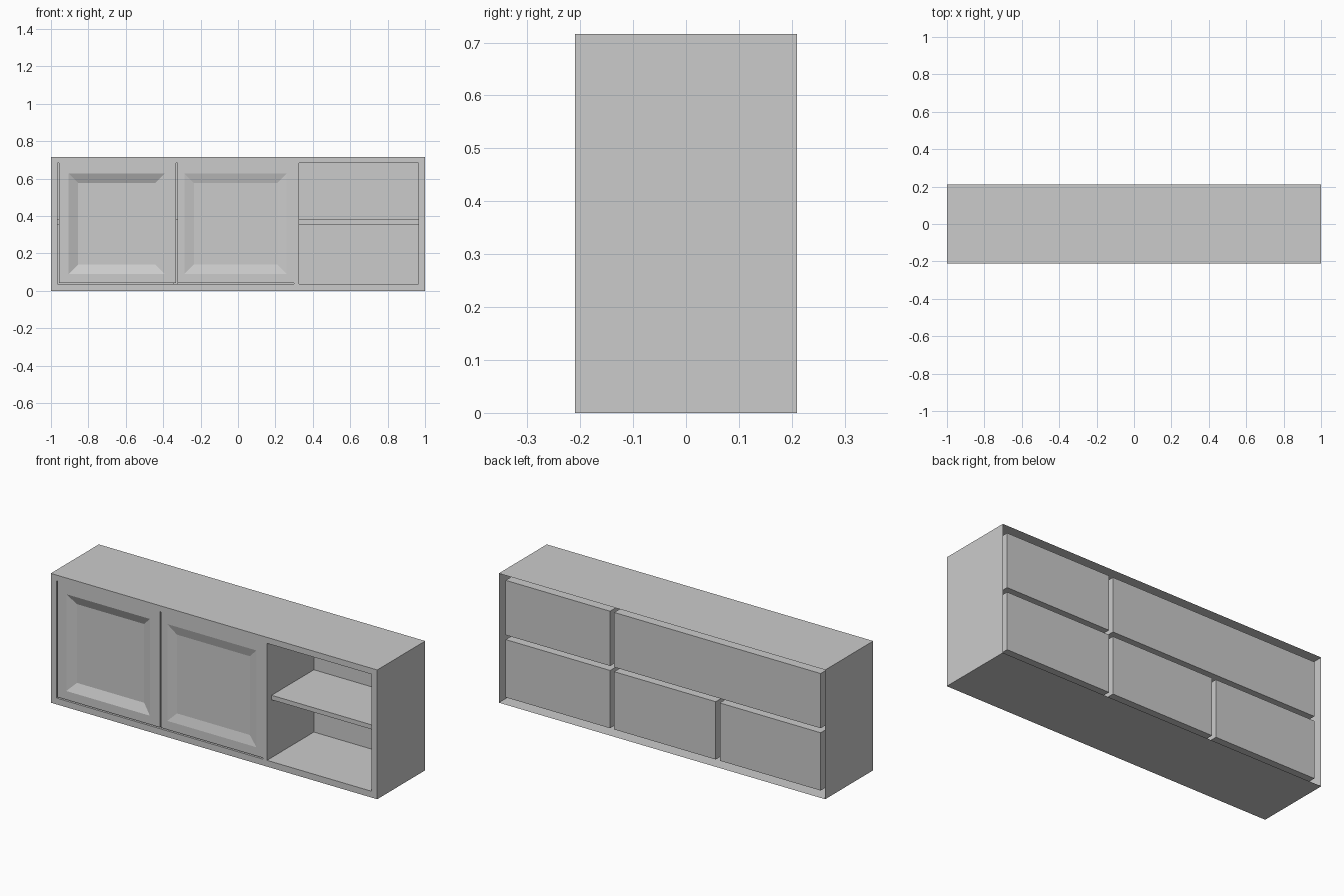
import bpy, bmesh

if "Cube" in bpy.data.objects:
    bpy.data.objects.remove(bpy.data.objects["Cube"])

W, D, H = 1.0, 0.21, 0.716          # half width, half depth, height
YS, YB = -0.17, 0.20                # shelf front and back panel planes
Z0, Z1 = 0.035, 0.683               # opening bottom / top
S0, S1 = 0.355, 0.38                # shelf bottom / top
XL, XD0, XD1, XR = -0.965, 0.30, 0.325, 0.965


def finish(name, bm):
    mesh = bpy.data.meshes.new(name)
    bm.to_mesh(mesh)
    bm.free()
    obj = bpy.data.objects.new(name, mesh)
    bpy.context.collection.objects.link(obj)
    return obj


def loft(name, rings, cap_start=False, cap_end=False, flip=False):
    """Join rectangles (x0, x1, z0, z1, y) one after another."""
    bm = bmesh.new()
    loops = []
    for x0, x1, z0, z1, y in rings:
        loops.append([bm.verts.new((x, y, z)) for x, z in
                      ((x0, z0), (x1, z0), (x1, z1), (x0, z1))])
    for a, b in zip(loops, loops[1:]):
        for i in range(4):
            j = (i + 1) % 4
            bm.faces.new((a[i], b[i], b[j], a[j]))
    if cap_start:
        bm.faces.new(loops[0][::-1])
    if cap_end:
        bm.faces.new(loops[-1])
    if flip:
        bmesh.ops.reverse_faces(bm, faces=bm.faces[:])
    return finish(name, bm)


def front_panels(name, y, rects):
    """Flat rectangles facing the front."""
    bm = bmesh.new()
    for x0, x1, z0, z1 in rects:
        bm.faces.new([bm.verts.new((x, y, z)) for x, z in
                      ((x0, z0), (x1, z0), (x1, z1), (x0, z1))])
    return finish(name, bm)


# Thin outer shell, open at the back
loft("outer_shell", [(-W, W, 0, H, -D), (-W, W, 0, H, D)], flip=True)

# Front frame around the two openings
front_panels("front_frame", -D, [
    (-W, XL, 0, H), (XR, W, 0, H), (XL, XR, 0, Z0), (XL, XR, Z1, H),
    (XD0, XD1, Z0, Z1)])

# Frame edges running in to the compartments
for side, x0, x1 in (("left", XL, XD0), ("right", XD1, XR)):
    loft(side + "_opening_edge", [(x0, x1, Z0, Z1, -D), (x0, x1, Z0, Z1, YS)])

# Compartments: front-open boxes separated by narrow slits
compartments = {
    "right_upper": (XD1, XR, S1, Z1), "right_lower": (XD1, XR, Z0, S0),
    "left_upper": (XL, XD0, S1, Z1),
    "left_lower": (XL, -0.347, Z0, S0), "middle_lower": (-0.322, XD0, Z0, S0)}
for key, r in compartments.items():
    loft(key + "_compartment", [(*r, YS), (*r, YB)], cap_end=True)

# Front edges of the shelf and inner divider
front_panels("shelf_front_edge", YS, [
    (XL, XD0, S0, S1), (XD1, XR, S0, S1), (-0.347, -0.322, Z0, S0)])

# Doors with a bevelled recess
B = 0.05
for key, x0, x1, r0, r1, depth in (
        ("left", -0.958, -0.331, -0.905, -0.393, 0.022),
        ("middle", -0.324, XD0, -0.286, 0.26, 0.013)):
    loft(key + "_door", [
        (x0, x1, 0.042, Z1, YS - 0.005), (x0, x1, 0.042, Z1, -D),
        (r0, r1, 0.09, 0.626, -D),
        (r0 + B, r1 - B, 0.09 + B, 0.626 - B, -D + depth)],
        cap_start=True, cap_end=True, flip=False)
    bm = bmesh.new()
    mesh = bpy.data.objects[key + "_door"].data
    bm.from_mesh(mesh)
    bmesh.ops.recalc_face_normals(bm, faces=bm.faces[:])
    bm.to_mesh(mesh)
    bm.free()
